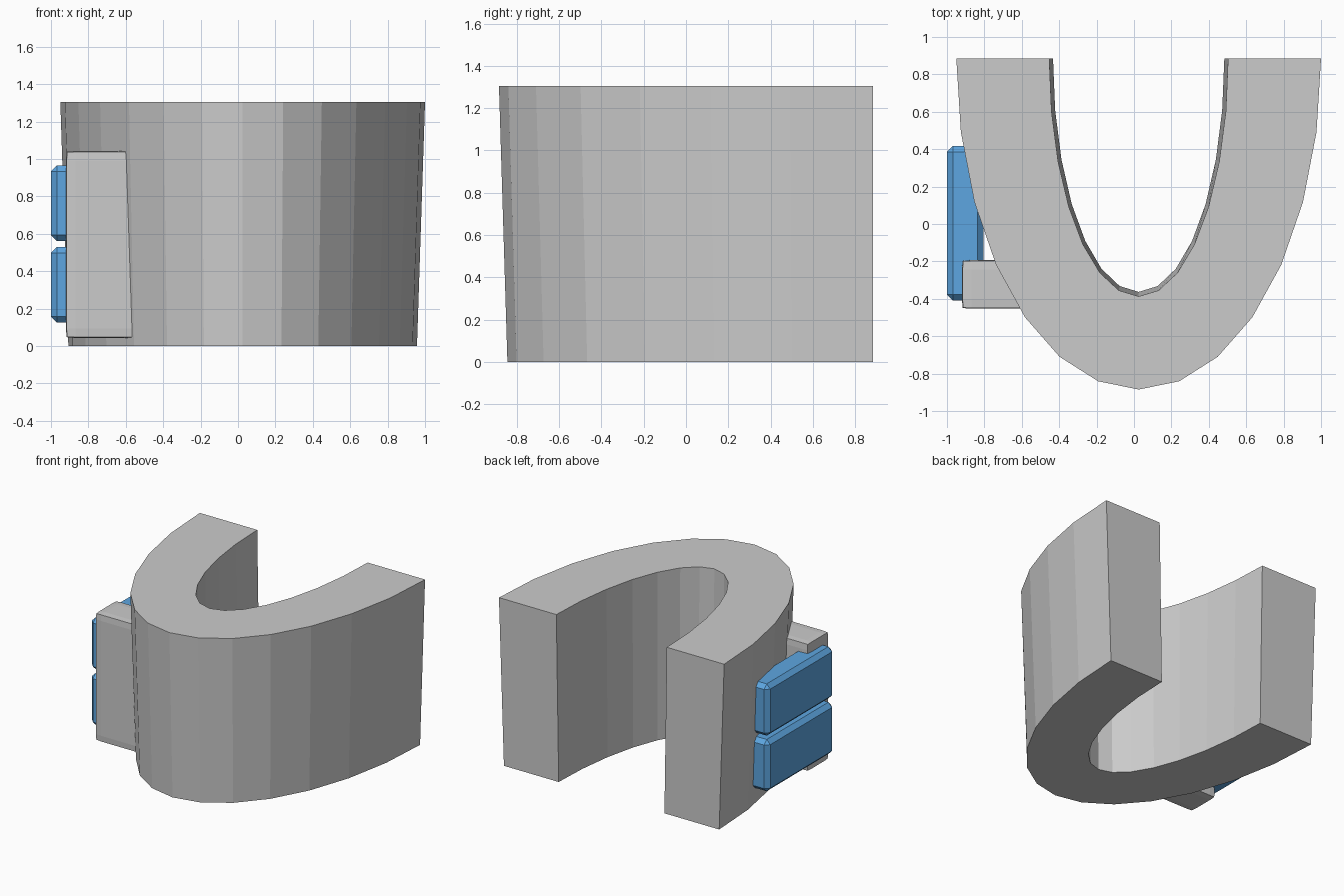
import bpy, bmesh, math
from mathutils import Vector

if "Cube" in bpy.data.objects:
    bpy.data.objects.remove(bpy.data.objects["Cube"])

blue = bpy.data.materials.new("blue")
blue.diffuse_color = (0.11, 0.38, 0.75, 1)
blue.use_nodes = True
blue.node_tree.nodes["Principled BSDF"].inputs["Base Color"].default_value = blue.diffuse_color
grey = bpy.data.materials.new("grey")
grey.diffuse_color = (0.8, 0.8, 0.8, 1)
grey.use_nodes = True
grey.node_tree.nodes["Principled BSDF"].inputs["Base Color"].default_value = grey.diffuse_color


def finish(name, bm, mats=()):
    bmesh.ops.recalc_face_normals(bm, faces=bm.faces)
    me = bpy.data.meshes.new(name)
    bm.to_mesh(me)
    bm.free()
    for m in mats:
        me.materials.append(m)
    ob = bpy.data.objects.new(name, me)
    bpy.context.collection.objects.link(ob)
    return ob


def arc(bm, a, b, z, n=14, cx=0.025, cy=0.885):
    """Half-ellipse opening towards +y."""
    return [bm.verts.new((cx - a * math.cos(math.pi * i / n),
                          cy - b * math.sin(math.pi * i / n), z))
            for i in range(n + 1)]


def bevelled_box(name, lo, hi, width, segments=1, profile=0.5, grey_corners=False):
    lo, hi = Vector(lo), Vector(hi)
    bm = bmesh.new()
    bmesh.ops.create_cube(bm, size=1)
    for v in bm.verts:
        v.co = Vector([(lo[i] + hi[i]) / 2 + v.co[i] * (hi[i] - lo[i]) for i in range(3)])
    bmesh.ops.bevel(bm, geom=bm.edges[:], offset=width, offset_type='OFFSET',
                    segments=segments, profile=profile, affect='EDGES')
    if grey_corners:
        def near(c):
            return all(min(c[i] - lo[i], hi[i] - c[i]) < width + 1e-4 for i in range(3))
        for f in bm.faces:
            if all(near(v.co) for v in f.verts):
                f.material_index = 1
    return finish(name, bm, (blue, grey))


# Tapered U-shaped body
bm = bmesh.new()
top_z = 1.305
rings = [arc(bm, 0.932, 1.73, 0), arc(bm, 0.975, 1.77, top_z),
         arc(bm, 0.478, 1.272, top_z), arc(bm, 0.458, 1.248, 0)]
for k in range(4):
    p, q = rings[k], rings[(k + 1) % 4]
    for i in range(len(p) - 1):
        bm.faces.new((p[i], p[i + 1], q[i + 1], q[i]))
for end in (0, -1):
    bm.faces.new([r[end] for r in rings])
finish("u_shaped_body", bm)

# Upright side block with softened edges and grey corners
bevelled_box("side_block", (-0.92, -0.453, 0.043), (-0.5, -0.193, 1.042),
             0.05, 2, 0.85, True)

# Two stacked chamfered pads on the outer side
for name, z in (("lower_pad", 0.125), ("upper_pad", 0.56)):
    bevelled_box(name, (-1.0, -0.41, z), (-0.805, 0.417, z + 0.405), 0.032)
